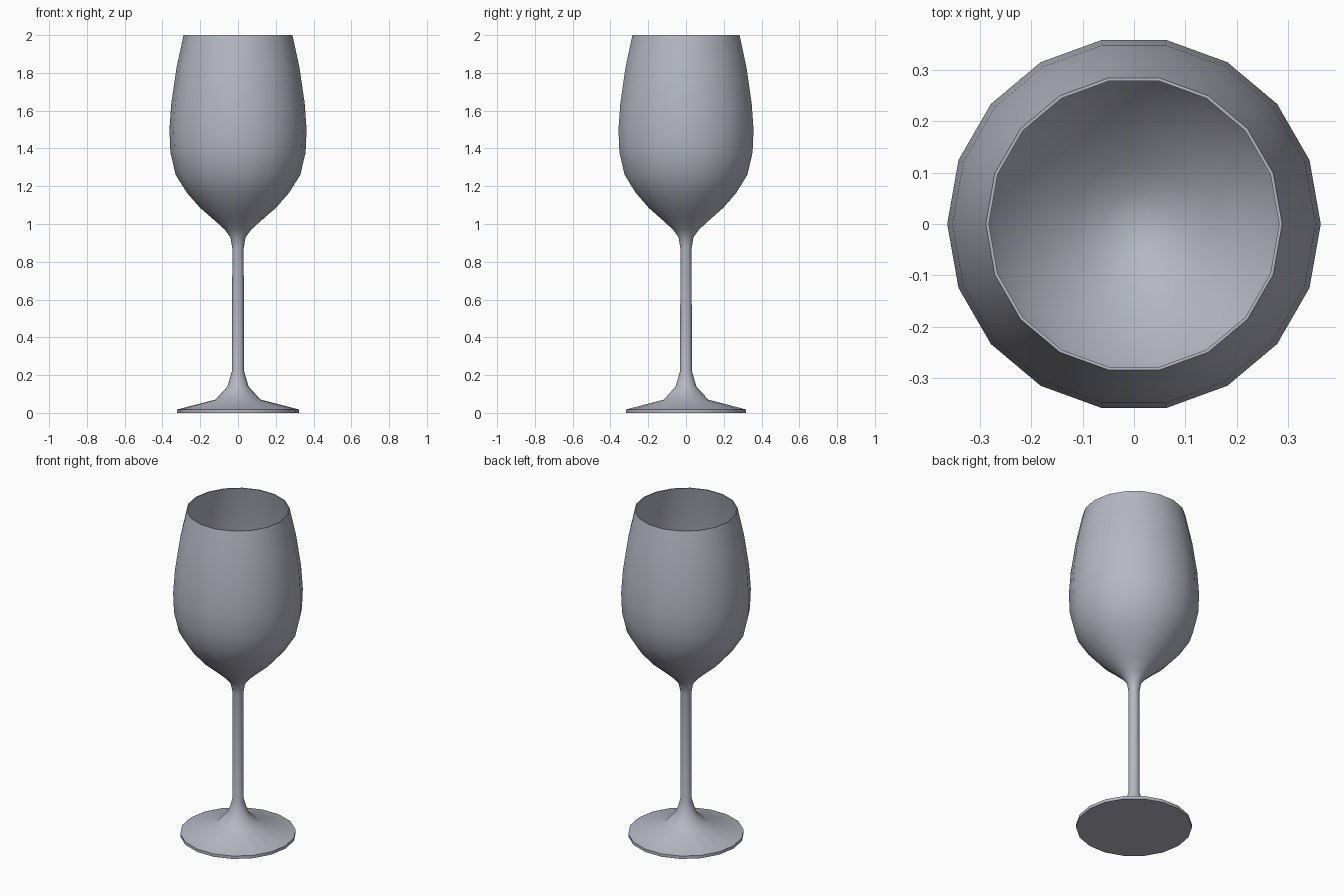
import bpy, bmesh, math

cube = bpy.data.objects.get("Cube")
if cube:
    bpy.data.objects.remove(cube, do_unlink=True)

SIDES = 18
WALL = 0.006

# Grey glass
glass = bpy.data.materials.new("grey_glass")
glass.use_nodes = True
COLOR = (0.46, 0.47, 0.54, 1)
glass.diffuse_color = COLOR
glass.node_tree.nodes["Principled BSDF"].inputs["Base Color"].default_value = COLOR

# Profiles as (radius, height)
foot_and_stem = [(0, 0), (0.323, 0), (0.323, 0.018), (0.12, 0.07), (0.056, 0.14),
                 (0.032, 0.22), (0.03, 0.87), (0.04, 0.93), (0.07, 0.97)]
bowl = [(0.125, 1.02), (0.2, 1.085), (0.27, 1.165), (0.33, 1.26), (0.358, 1.38),
        (0.363, 1.5), (0.353, 1.64), (0.325, 1.83), (0.288, 2.0)]
inside = [(r - WALL, z + (0.012 if z < 1.3 else 0)) for r, z in reversed(bowl)]
inside += [(0.06, 0.995), (0, 0.98)]


def lathe(name, profile):
    """Spin a profile about z into a closed, smooth-shaded solid."""
    bm = bmesh.new()
    verts = [bm.verts.new((r, 0, z)) for r, z in profile]
    edges = [bm.edges.new(pair) for pair in zip(verts, verts[1:])]
    bmesh.ops.spin(bm, geom=verts + edges, cent=(0, 0, 0), axis=(0, 0, 1),
                   angle=math.tau, steps=SIDES)
    bmesh.ops.remove_doubles(bm, verts=bm.verts[:], dist=0.0005)
    bmesh.ops.recalc_face_normals(bm, faces=bm.faces[:])
    mesh = bpy.data.meshes.new(name)
    bm.to_mesh(mesh)
    bm.free()
    mesh.materials.append(glass)
    obj = bpy.data.objects.new(name, mesh)
    bpy.context.collection.objects.link(obj)
    bpy.context.view_layer.objects.active = obj
    obj.select_set(True)
    bpy.ops.object.shade_smooth_by_angle(angle=math.radians(50))
    return obj


# Foot, stem and hollow bowl in one continuous piece
lathe("wine_glass", foot_and_stem + bowl + inside)
